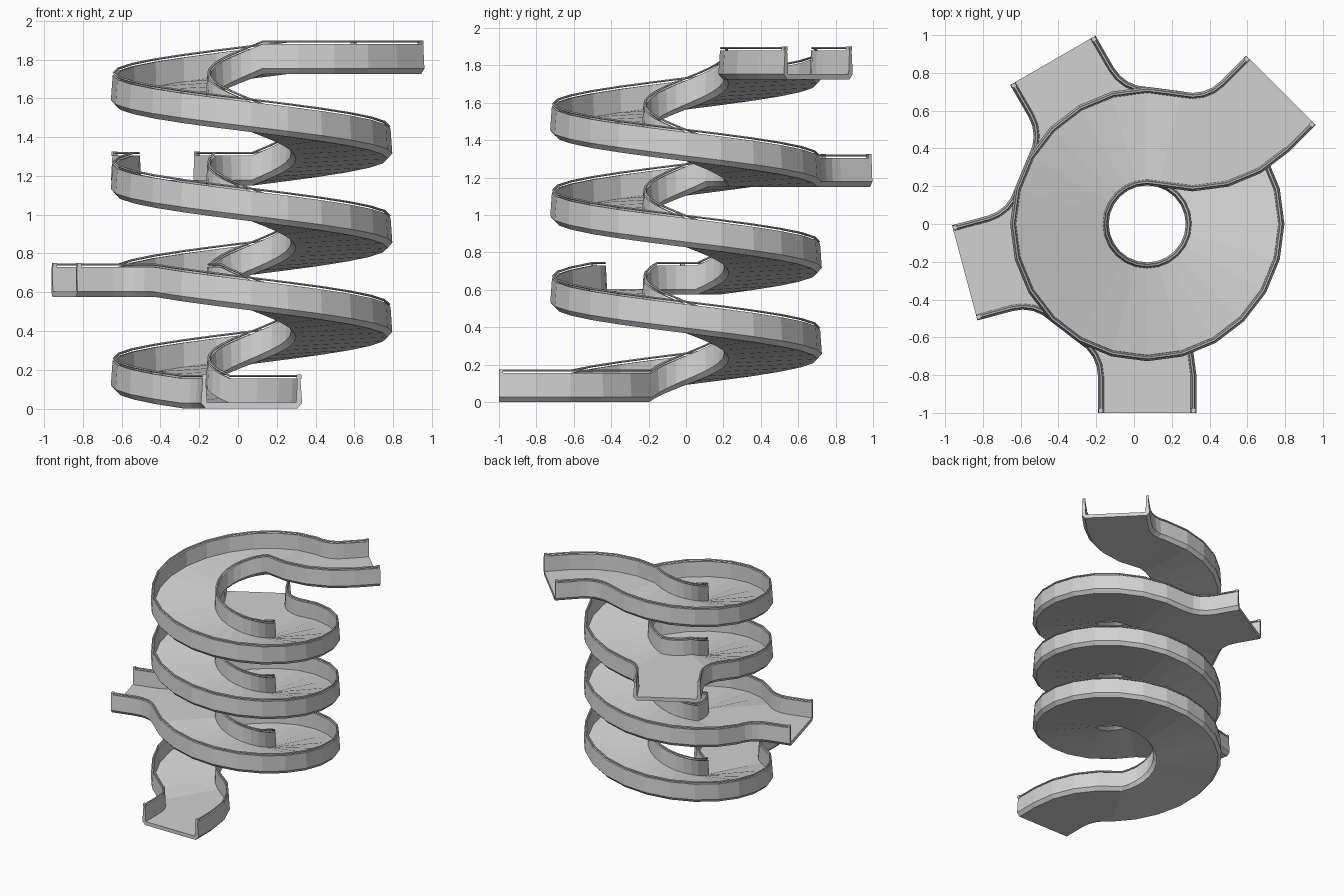
import bpy, bmesh
from math import sin, cos, pi, radians
from mathutils import Vector

if "Cube" in bpy.data.objects:
    bpy.data.objects.remove(bpy.data.objects["Cube"])

CENTRE_X = 0.07     # axis of the spiral
RADIUS = 0.465      # centre line of the spiral and of the flared bends
STRAIGHT = 0.195    # straight run at each landing
CLIMB = 0.575       # rise between landings
STEP = 15           # degrees per facet
HALF = 0.23         # half width of the floor
THICK = 0.03        # floor thickness

# One grey for the whole ramp
GREY = (0.64, 0.64, 0.64, 1)
concrete = bpy.data.materials.new("light grey")
concrete.use_nodes = True
concrete.diffuse_color = GREY
concrete.node_tree.nodes["Principled BSDF"].inputs["Base Color"].default_value = GREY


class Walker:
    """Walks along a ramp and records (position, heading) frames."""

    def __init__(self, angle, z):
        a = radians(angle)
        self.pos = Vector((CENTRE_X + cos(a), sin(a), z))
        self.heading = a + pi
        self.frames = [(self.pos.copy(), self.heading)]

    def straight(self, length):
        self.pos += length * Vector((cos(self.heading), sin(self.heading), 0))
        self.frames.append((self.pos.copy(), self.heading))

    def bend(self, degrees, rise=0):
        n = round(abs(degrees) / STEP)
        side = 1 if degrees > 0 else -1
        for _ in range(n):
            h = self.heading
            pivot = self.pos + side * RADIUS * Vector((-sin(h), cos(h), 0))
            self.heading = h + radians(degrees / n)
            h = self.heading
            self.pos = pivot - side * RADIUS * Vector((-sin(h), cos(h), 0))
            self.pos.z += rise / n
            self.frames.append((self.pos.copy(), h))


def offset(frame, u, z):
    p, h = frame
    return p + Vector((-sin(h) * u, cos(h) * u, z))


def loft(name, sections):
    bm = bmesh.new()
    rings = [[bm.verts.new(p) for p in sec] for sec in sections]
    n = len(rings[0])
    for a, b in zip(rings, rings[1:]):
        for i in range(n):
            j = (i + 1) % n
            bm.faces.new((a[i], a[j], b[j], b[i]))
    bm.faces.new(rings[0])
    bm.faces.new(rings[-1])
    bmesh.ops.recalc_face_normals(bm, faces=bm.faces)
    mesh = bpy.data.meshes.new(name)
    bm.to_mesh(mesh)
    bm.free()
    mesh.materials.append(concrete)
    obj = bpy.data.objects.new(name, mesh)
    bpy.context.collection.objects.link(obj)


def sweep(name, frames, profile, side=1):
    loft(name, [[offset(f, side * u, z) for u, z in profile] for f in frames])


# Cross-sections as (sideways, up)
FLOOR = [(-HALF, 0), (HALF, 0), (HALF, THICK), (-HALF, THICK)]
WALL = [(HALF, 0), (0.236, 0), (0.261, 0.028),
        (0.252, 0.155), (0.236, 0.155), (HALF, THICK)]
RAIL = [(0.244 + 0.008 * cos(k * pi / 3), 0.168 + 0.006 * sin(k * pi / 3))
        for k in range(6)]
COLLAR = [(0.233, 0.152), (0.257, 0.152), (0.257, 0.175), (0.233, 0.175)]


def wall_with_rail(name, frames, side):
    sweep(name + "_wall", frames, WALL, side)
    sweep(name + "_rail", frames, RAIL, side)
    # Small collars carry the rail at both ends
    for end, (p, h), sign in (("start", frames[0], 1), ("end", frames[-1], -1)):
        ahead = Vector((cos(h), sin(h), 0)) * sign
        pair = [(p + ahead * d, h) for d in (0.002, 0.022)]
        sweep(f"{name}_{end}_collar", pair, COLLAR, side)


# Main ramp: floor and inner wall run unbroken past the landings
main = Walker(270, 0)
main.straight(STRAIGHT)
main.bend(60)
landing_edges = []
for level in range(3):
    main.bend(-375, CLIMB)
    if level < 2:
        main.bend(-60)
        landing_edges.append(main.frames[-60 // STEP:-1])
main.bend(60)
main.straight(STRAIGHT)
sweep("ramp_floor", main.frames, FLOOR)
wall_with_rail("inner", main.frames, -1)

# Outer wall: one stretch from each landing to the next
stretches = []
for level in range(3):
    w = Walker(270 - 75 * level, level * CLIMB)
    w.straight(STRAIGHT)
    w.bend(60)
    w.bend(-375, CLIMB)
    w.bend(60)
    w.straight(STRAIGHT)
    stretches.append(w.frames)
    wall_with_rail(f"outer_{level + 1}", w.frames, 1)

# Flared landing floors, outlined by both walls and the edge of the spiral
count = 60 // STEP + 2
for level, edge in enumerate(landing_edges):
    outline = stretches[level][-count:] + stretches[level + 1][:count] + edge[::-1]
    loft(f"landing_floor_{level + 1}",
         [[offset(f, HALF, z) for f in outline] for z in (0, THICK)])
